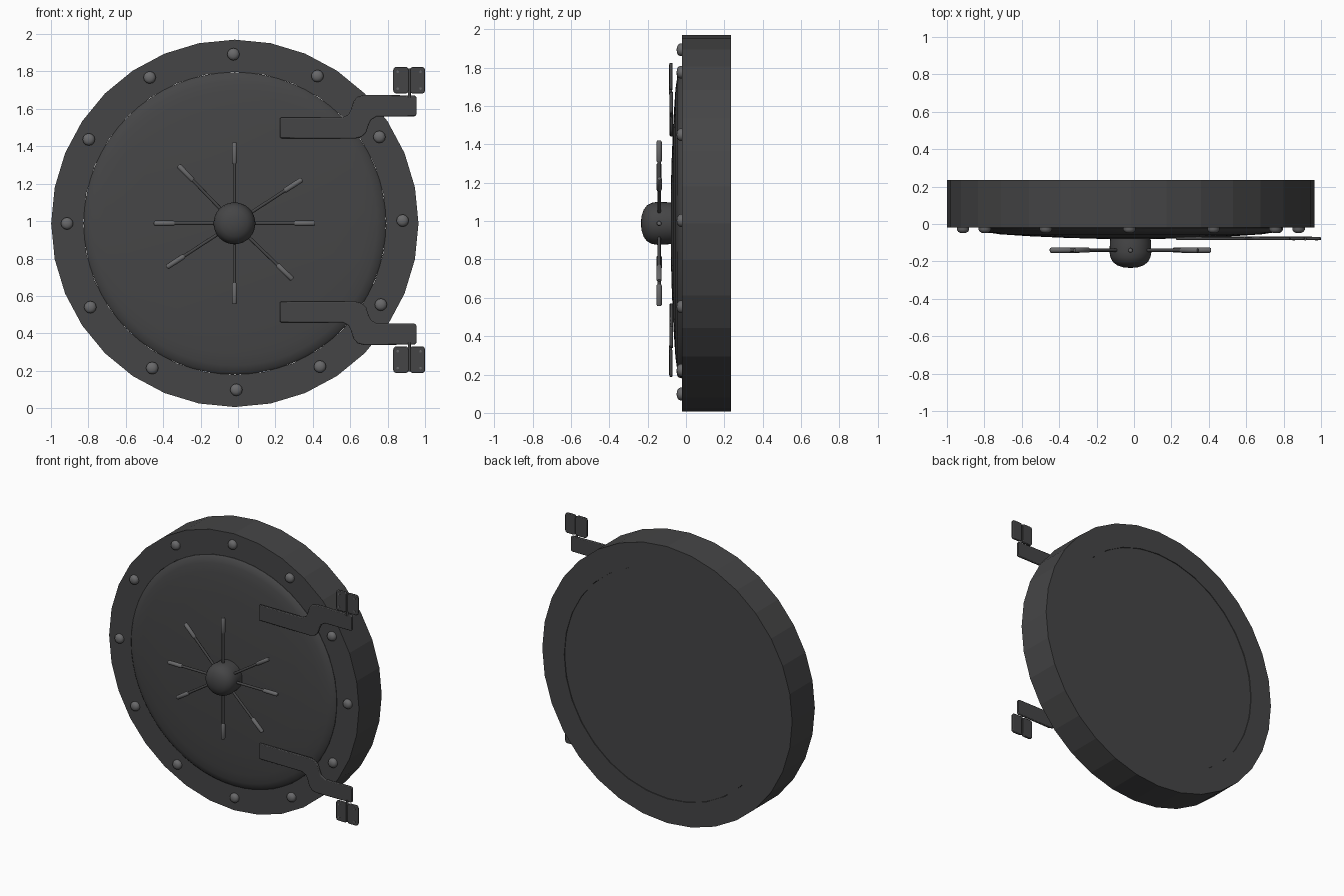
import bpy, bmesh, math
from mathutils import Vector

if "Cube" in bpy.data.objects:
    bpy.data.objects.remove(bpy.data.objects["Cube"])

CX, CZ = -0.017, 0.988      # door axis
MID_Z = 1.006               # mirror height of the hinges

def material(name, v):
    m = bpy.data.materials.new(name)
    m.diffuse_color = (v, v, v * 1.03, 1)
    m.use_nodes = True
    m.node_tree.nodes["Principled BSDF"].inputs["Base Color"].default_value = m.diffuse_color
    return m

dark = material("dark_steel", 0.06)
light = material("light_steel", 0.14)

def finish(name, bm, mat, angle=30, bevel=0):
    bmesh.ops.remove_doubles(bm, verts=bm.verts, dist=1e-5)
    bmesh.ops.recalc_face_normals(bm, faces=bm.faces)
    me = bpy.data.meshes.new(name)
    bm.to_mesh(me)
    bm.free()
    ob = bpy.data.objects.new(name, me)
    bpy.context.collection.objects.link(ob)
    me.materials.append(mat)
    if bevel:
        b = ob.modifiers.new("bevel", 'BEVEL')
        b.width, b.segments, b.limit_method = bevel, 2, 'ANGLE'
    bpy.ops.object.select_all(action='DESELECT')
    ob.select_set(True)
    bpy.context.view_layer.objects.active = ob
    bpy.ops.object.shade_smooth_by_angle(angle=math.radians(angle))
    return ob

def lathe(name, profile, sides, loc, mat, direction=(0, 1, 0), closed=False, angle=30):
    """Turn (radius, y) points around the y axis, then point y along direction."""
    bm = bmesh.new()
    rings = []
    for i in range(sides):
        a = math.tau * i / sides
        rings.append([bm.verts.new((r * math.cos(a), y, r * math.sin(a))) for r, y in profile])
    n = len(profile)
    for i in range(sides):
        p, q = rings[i], rings[(i + 1) % sides]
        for j in range(n if closed else n - 1):
            k = (j + 1) % n
            bm.faces.new((p[j], p[k], q[k], q[j]))
    ob = finish(name, bm, mat, angle)
    ob.rotation_mode = 'QUATERNION'
    ob.rotation_quaternion = Vector((0, 1, 0)).rotation_difference(Vector(direction))
    ob.location = loc
    return ob

def plate(name, outline, y0, y1, mat, bevel):
    """Extrude an x-z outline between two depths."""
    bm = bmesh.new()
    f = bm.faces.new([bm.verts.new((x, y0, z)) for x, z in outline])
    g = bmesh.ops.extrude_face_region(bm, geom=[f])
    for v in g['geom']:
        if isinstance(v, bmesh.types.BMVert):
            v.co.y = y1
    return finish(name, bm, mat, 30, bevel)

def rounded(x0, x1, z0, z1, r):
    pts = []
    for cx, cz, s in ((x1 - r, z1 - r, 0), (x0 + r, z1 - r, 90), (x0 + r, z0 + r, 180), (x1 - r, z0 + r, 270)):
        for k in range(4):
            a = math.radians(s + 30 * k)
            pts.append((cx + r * math.cos(a), cz + r * math.sin(a)))
    return pts

# Heavy outer ring and the domed door set into it
lathe("outer_ring", [(0.982, -0.02), (0.982, 0.235), (0.81, 0.235), (0.81, -0.02)],
      32, (CX, 0, CZ), dark, closed=True, angle=10)
lathe("door_panel", [(0, 0.23), (0.808, 0.23), (0.808, -0.022), (0.795, -0.035), (0.76, -0.046),
                     (0.70, -0.055), (0.55, -0.065), (0.35, -0.074), (0.18, -0.079), (0, -0.08)],
      64, (CX, 0, CZ), dark)

# Rim bolts
for i in range(12):
    a = math.radians(30 * i + 0.5)
    lathe("rim_bolt", [(0, 0), (0.033, 0), (0.033, -0.031), (0.027, -0.041), (0.016, -0.047), (0, -0.049)],
          12, (CX + 0.897 * math.cos(a), 0, CZ + 0.007 + 0.897 * math.sin(a)), light, angle=50)

# Wheel hub
HUB = (-0.019, -0.14, 0.988)
lathe("wheel_hub", [(0, -0.05), (0.105, -0.05), (0.11, -0.10), (0.112, -0.15), (0.107, -0.178), (0.094, -0.203),
                    (0.07, -0.221), (0.037, -0.232), (0, -0.235)],
      32, (HUB[0], 0, HUB[2]), dark, angle=50)

# Spokes with thicker grips
for deg in (0, 33, 90, 134, 180, 213, 270, 316):
    d = (math.cos(math.radians(deg)), 0, math.sin(math.radians(deg)))
    lathe("wheel_spoke", [(0, 0.08), (0.009, 0.08), (0.009, 0.34), (0, 0.34)], 10, HUB, dark, d, angle=50)
    lathe("spoke_grip", [(0, 0.32), (0.011, 0.32), (0.014, 0.325), (0.014, 0.424), (0.010, 0.431), (0, 0.432)],
          12, HUB, light, d, angle=50)

# Hinges: cranked strap, two leaves, pin and screws, mirrored top and bottom
STRAP = [(0.225, 1.443), (0.625, 1.441), (0.66, 1.45), (0.685, 1.473), (0.697, 1.51), (0.71, 1.54),
         (0.742, 1.56), (0.945, 1.56), (0.955, 1.57), (0.955, 1.662), (0.945, 1.672), (0.675, 1.675),
         (0.64, 1.666), (0.617, 1.64), (0.605, 1.60), (0.592, 1.57), (0.56, 1.554), (0.225, 1.553)]
for side, s in (("upper", 1), ("lower", -1)):
    fz = lambda z: z if s > 0 else 2 * MID_Z - z
    flip = lambda pts: [(x, fz(z)) for x, z in pts]
    plate(side + "_hinge_strap", flip(STRAP), -0.085, -0.068, dark, 0.005)
    for x0, x1 in ((0.83, 0.913), (0.919, 1.0)):
        plate(side + "_hinge_leaf", flip(rounded(x0, x1, 1.682, 1.824, 0.016)), -0.086, -0.07, dark, 0.004)
        for sx in (x0 + 0.024, x1 - 0.024):
            for sz in (1.708, 1.798):
                if abs(sx - 0.916) > 0.04:
                    lathe(side + "_hinge_screw", [(0.007, -0.08), (0.007, -0.088), (0, -0.089)], 8,
                          (sx, 0, fz(sz)), light)
    lathe(side + "_hinge_pin", [(0, -0.085), (0.008, -0.085), (0.008, 0.07), (0, 0.07)], 10,
          (0.916, -0.08, fz(1.745)), dark, (0, 0, s), angle=50)
